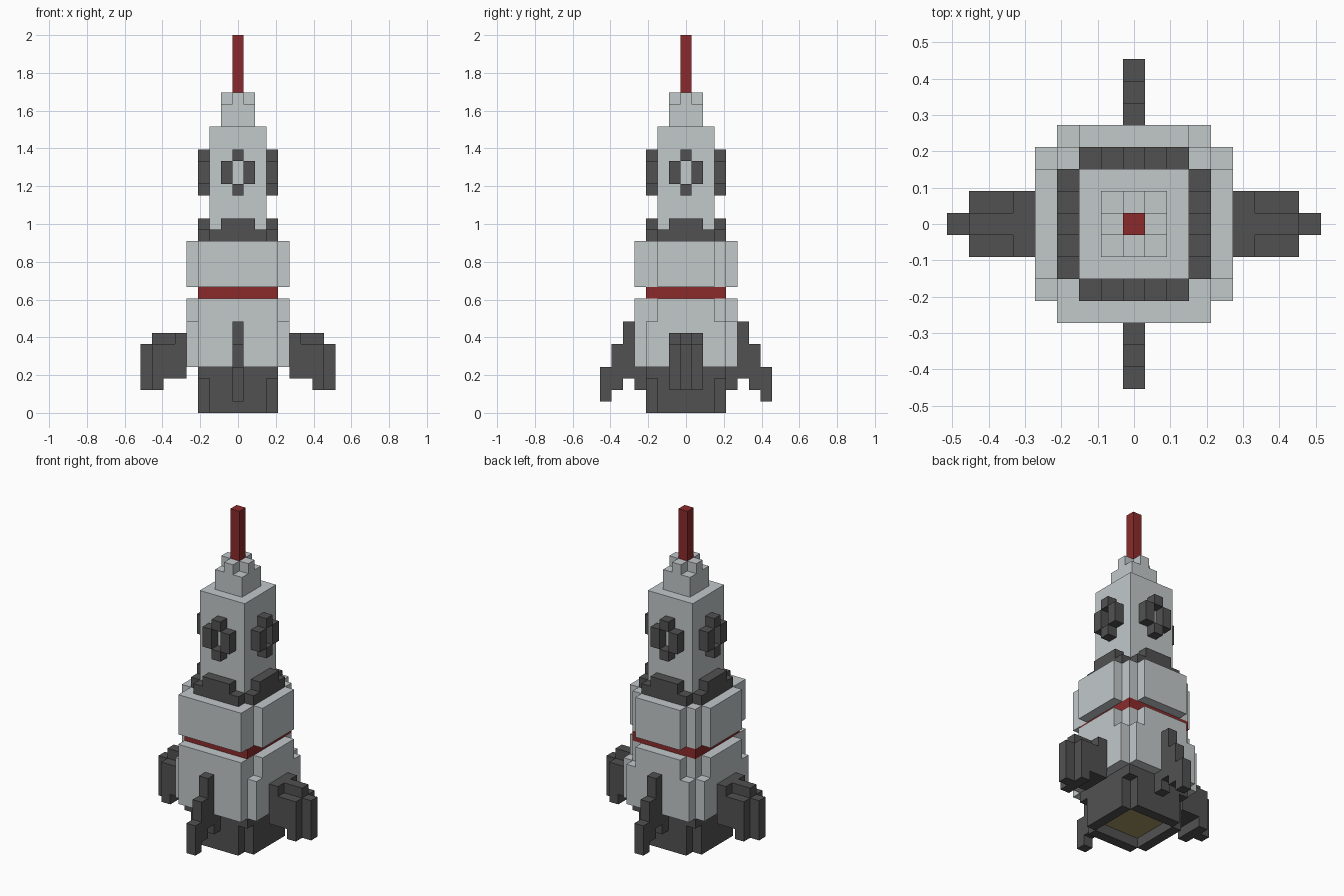
import bpy, bmesh
from mathutils import Vector

if "Cube" in bpy.data.objects:
    bpy.data.objects.remove(bpy.data.objects["Cube"])

U = 2.0 / 33.0            # block size: the rocket is 33 blocks tall
owner = {}                # block -> part name, so hidden faces between parts are skipped
parts = {}                # part name -> material


def material(name, rgb):
    m = bpy.data.materials.new(name)
    m.diffuse_color = (*rgb, 1.0)
    m.use_nodes = True
    m.node_tree.nodes["Principled BSDF"].inputs["Base Color"].default_value = m.diffuse_color
    return m


LIGHT = material("light grey hull", (0.54, 0.58, 0.59))
DARK = material("dark grey trim", (0.083, 0.083, 0.083))
RED = material("red", (0.26, 0.024, 0.024))
GLOW = material("tan exhaust", (0.36, 0.29, 0.13))


def span(r):
    """An int n means -n..n, a pair is an inclusive range."""
    return range(-r, r + 1) if isinstance(r, int) else range(r[0], r[1] + 1)


def fill(part, mat, x, y, z):
    """Fill blocks; x and y inclusive, z given as bottom and top level."""
    parts[part] = mat
    for i in span(x):
        for j in span(y):
            for k in range(z[0], z[1]):
                owner[(i, j, k)] = part


def carve(x, y, z):
    for i in span(x):
        for j in span(y):
            for k in range(z[0], z[1]):
                owner.pop((i, j, k), None)


def side(s, lo, hi):
    """Mirrored inclusive range on the positive or negative side."""
    return (lo, hi) if s > 0 else (-hi, -lo)


# engine base with notched lower corners and a recessed exhaust
fill("engine_base", DARK, 3, 3, (0, 4))
for sx in (-1, 1):
    for sy in (-1, 1):
        carve(side(sx, 3, 3), side(sy, 3, 3), (0, 3))
carve(2, 2, (0, 1))
fill("exhaust", GLOW, 2, 2, (1, 2))

# hull core and red band
fill("lower_hull", LIGHT, 3, 3, (4, 10))
fill("red_band", RED, 3, 3, (10, 11))
fill("upper_hull", LIGHT, 3, 3, (11, 15))

# hull side plates, the front one stays wide all the way up
for s in (-1, 1):
    wide = 3 if s < 0 else 2
    p = side(s, 4, 4)
    for part, z, wx, wy in (("lower_hull", (4, 8), 3, 3),
                            ("lower_hull", (8, 10), 2, wide),
                            ("upper_hull", (11, 15), 2, wide)):
        fill(part, LIGHT, p, wx, z)
        fill(part, LIGHT, wy, p, z)

# tower and nose
fill("tower", LIGHT, 2, 2, (15, 25))
fill("nose", LIGHT, 1, 1, (25, 27))
fill("nose", LIGHT, 1, 0, (27, 28))
fill("nose", LIGHT, 0, 1, (27, 28))
fill("spire", RED, 0, 0, (28, 33))


def on_four_sides(part, mat, w, z):
    """Same block patch on each of the four tower faces."""
    for s in (-1, 1):
        p = side(s, 3, 3)
        fill(part, mat, p, w, z)
        fill(part, mat, w, p, z)


# collar and round window frames
on_four_sides("collar", DARK, 2, (15, 16))
on_four_sides("collar", DARK, 1, (16, 17))
for w, z in ((0, (19, 20)), (0, (22, 23)), ((-1, -1), (20, 22)), ((1, 1), (20, 22))):
    on_four_sides("window_frames", DARK, w, z)

# thick side fins (x) and thin front and back fins (y)
for s, xn, yn in ((-1, "left_fin", "front_fin"), (1, "right_fin", "back_fin")):
    fill(xn, DARK, side(s, 5, 5), 1, (3, 7))
    fill(xn, DARK, side(s, 6, 6), 1, (3, 6))
    fill(xn, DARK, side(s, 7, 7), 1, (2, 6))
    fill(xn, DARK, side(s, 6, 7), 0, (6, 7))
    fill(xn, DARK, side(s, 8, 8), 0, (2, 6))
    for y, z in ((4, (2, 4)), (5, (3, 8)), (6, (2, 6)), (7, (1, 4))):
        fill(yn, DARK, 0, side(s, y, y), z)

# build one mesh per part from the exposed block faces
AXES = [Vector(v) for v in ((1, 0, 0), (0, 1, 0), (0, 0, 1))]
for name, mat in parts.items():
    bm = bmesh.new()
    for cell, part in owner.items():
        if part != name:
            continue
        c = Vector(cell) + Vector((0, 0, 0.5))
        for a in range(3):
            for s in (-1, 1):
                n = AXES[a] * s
                near = tuple(int(round(v)) for v in Vector(cell) + n)
                if near in owner:
                    continue
                u, v = AXES[(a + 1) % 3] * s, AXES[(a + 2) % 3]
                quad = [c + (n + u * i + v * j) * 0.5
                        for i, j in ((-1, -1), (1, -1), (1, 1), (-1, 1))]
                bm.faces.new([bm.verts.new(q * U) for q in quad])
    bmesh.ops.remove_doubles(bm, verts=bm.verts[:], dist=1e-4)
    me = bpy.data.meshes.new(name)
    bm.to_mesh(me)
    bm.free()
    me.materials.append(mat)
    bpy.context.collection.objects.link(bpy.data.objects.new(name, me))
